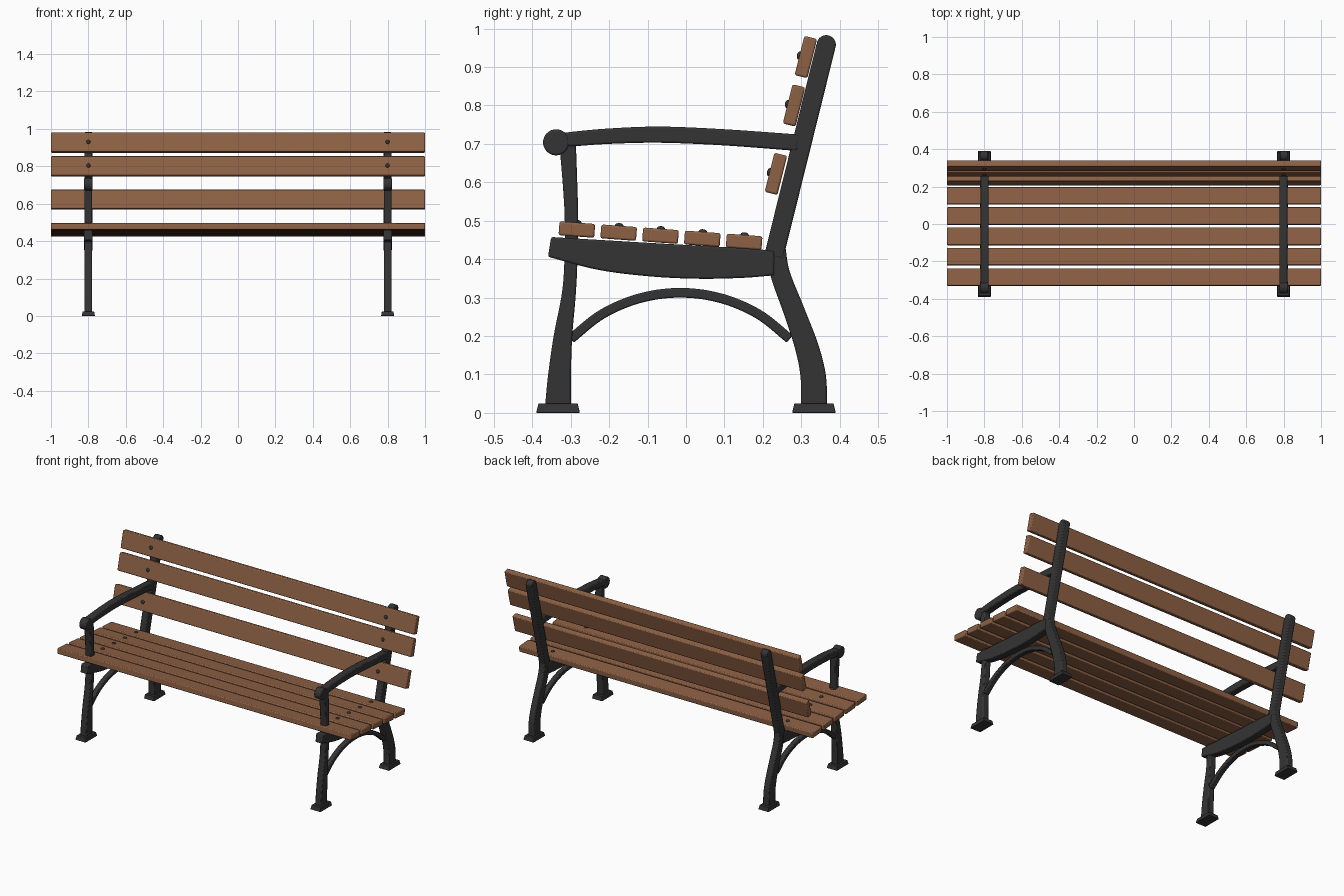
import bpy, bmesh, math
from mathutils import Vector, Matrix

if "Cube" in bpy.data.objects:
    bpy.data.objects.remove(bpy.data.objects["Cube"])


def material(name, rgb):
    m = bpy.data.materials.new(name)
    m.diffuse_color = (*rgb, 1)
    m.use_nodes = True
    m.node_tree.nodes["Principled BSDF"].inputs["Base Color"].default_value = m.diffuse_color
    return m


WOOD = material("brown wood", (0.27, 0.12, 0.06))
IRON = material("dark iron", (0.034, 0.034, 0.035))


def finish(bm, name, mat, bevel=0.0):
    bmesh.ops.recalc_face_normals(bm, faces=bm.faces[:])
    me = bpy.data.meshes.new(name)
    bm.to_mesh(me)
    bm.free()
    me.materials.append(mat)
    ob = bpy.data.objects.new(name, me)
    bpy.context.collection.objects.link(ob)
    if bevel:
        b = ob.modifiers.new("bevel", 'BEVEL')
        b.width, b.segments, b.limit_method = bevel, 2, 'ANGLE'
        b.angle_limit = math.radians(40)
    bpy.context.view_layer.objects.active = ob
    ob.select_set(True)
    bpy.ops.object.shade_smooth_by_angle(angle=math.radians(35))
    ob.select_set(False)
    return ob


def smooth_path(pts, steps=6):
    """Catmull-Rom curve through (y, z, width) points."""
    p = [Vector(q) for q in pts]
    p = [2 * p[0] - p[1]] + p + [2 * p[-1] - p[-2]]
    out = []
    for a, b, c, d in zip(p, p[1:], p[2:], p[3:]):
        for i in range(steps):
            t = i / steps
            out.append(0.5 * (2 * b + (c - a) * t + (2 * a - 5 * b + 4 * c - d) * t * t
                              + (3 * b - a - 3 * c + d) * t ** 3))
    return out + [p[-2]]


def strip(name, x, pts, thick, bevel=0.005):
    """Flat iron bar swept along a path in the side plane."""
    path = smooth_path(pts)
    bm = bmesh.new()
    rings = []
    for i, p in enumerate(path):
        t = path[min(i + 1, len(path) - 1)] - path[max(i - 1, 0)]
        n = Vector((-t.y, t.x)).normalized() * p.z / 2
        rings.append([bm.verts.new((x + sx * thick / 2, p.x + s * n.x, p.y + s * n.y))
                      for sx, s in ((-1, -1), (1, -1), (1, 1), (-1, 1))])
    for a, b in zip(rings, rings[1:]):
        for k in range(4):
            bm.faces.new((a[k], a[(k + 1) % 4], b[(k + 1) % 4], b[k]))
    bm.faces.new(rings[0])
    bm.faces.new(rings[-1])
    return finish(bm, name, IRON, bevel)


def disc(name, x, y, z, r, thick):
    """Round iron end lying across the bar."""
    bm = bmesh.new()
    bmesh.ops.create_cone(bm, cap_ends=True, segments=32, radius1=r, radius2=r, depth=thick,
                          matrix=Matrix.Translation((x, y, z)) @ Matrix.Rotation(math.pi / 2, 4, 'Y'))
    finish(bm, name, IRON, 0.005)


def foot(name, x, y):
    bm = bmesh.new()
    bmesh.ops.create_cube(bm, size=1, matrix=Matrix.Translation((x, y, 0.0125))
                          @ Matrix.Diagonal((0.07, 0.114, 0.025, 1)))
    for v in bm.verts:
        if v.co.z > 0.01:
            v.co.x = x + (v.co.x - x) * 0.88
            v.co.y = y + (v.co.y - y) * 0.89
    finish(bm, name, IRON, 0.002)


def slat(name, y, z, angle, depth, height, face):
    """Wooden board plus its two bolts; face is the local bolted direction."""
    frame = Matrix.Translation((0, y, z)) @ Matrix.Rotation(math.radians(angle), 4, 'X')
    bm = bmesh.new()
    bmesh.ops.create_cube(bm, size=1, matrix=frame @ Matrix.Diagonal((2, depth, height, 1)))
    finish(bm, name, WOOD, 0.005)
    off = Vector(face) * min(depth, height) / 2
    for x in (-0.8, 0.8):
        bm = bmesh.new()
        size = [0.007 if f else 0.011 for f in face]
        size[0] = 0.011
        bmesh.ops.create_uvsphere(bm, u_segments=16, v_segments=10, radius=1,
                                  matrix=frame @ Matrix.Translation(off + Vector((x, 0, 0)))
                                  @ Matrix.Diagonal((*size, 1)))
        finish(bm, name + "_bolt", IRON)


# cast iron side frames
for side, x in (("left", -0.8), ("right", 0.8)):
    strip(side + "_front_leg", x, [(-0.333, 0.02, .067), (-0.329, 0.1, .059), (-0.32, 0.2, .048),
                                   (-0.306, 0.3, .037), (-0.3, 0.38, .034), (-0.298, 0.5, .035),
                                   (-0.302, 0.6, .038), (-0.309, 0.715, .044)], 0.04)
    strip(side + "_back_leg", x, [(0.233, 0.435, .05), (0.245, 0.362, .051), (0.28, 0.268, .055),
                                  (0.314, 0.172, .061), (0.331, 0.095, .066), (0.333, 0.02, .068)], 0.04)
    strip(side + "_back_post", x, [(0.228, 0.405, .05), (0.365, 0.958, .05)], 0.042)
    disc(side + "_post_cap", x, 0.365, 0.958, 0.025, 0.042)
    strip(side + "_seat_rail", x, [(-0.355, 0.432, .052), (-0.224, 0.411, .078), (-0.09, 0.3985, .087),
                                   (0.036, 0.392, .086), (0.15, 0.39, .077), (0.23, 0.39, .064)], 0.046)
    strip(side + "_armrest", x, [(-0.335, 0.709, .034), (-0.29, 0.713, .038), (-0.2, 0.72, .04),
                                 (-0.068, 0.724, .042), (0.1, 0.717, .042), (0.292, 0.703, .043)], 0.044)
    disc(side + "_armrest_scroll", x, -0.338, 0.704, 0.034, 0.046)
    # arched brace between the legs
    arch = []
    for i in range(9):
        dy = -0.285 + 0.57 * i / 8
        arch.append((dy - 0.015, 0.3125 - 0.398 + math.sqrt(0.398 ** 2 - dy * dy), 0.025))
    strip(side + "_arch_brace", x, arch, 0.03, 0.004)
    foot(side + "_front_foot", x, -0.333)
    foot(side + "_back_foot", x, 0.333)

# seat boards
for i in range(5):
    slat(f"seat_slat_{i + 1}", -0.284 + 0.1088 * i, 0.477 - 0.008 * i, -4.2, 0.093, 0.036, (0, 0, 1))

# backrest boards
for i, (y, z) in enumerate(((0.234, 0.622), (0.281, 0.8), (0.312, 0.926))):
    slat(f"back_slat_{i + 1}", y, z, -14, 0.034, 0.105, (0, -1, 0))
